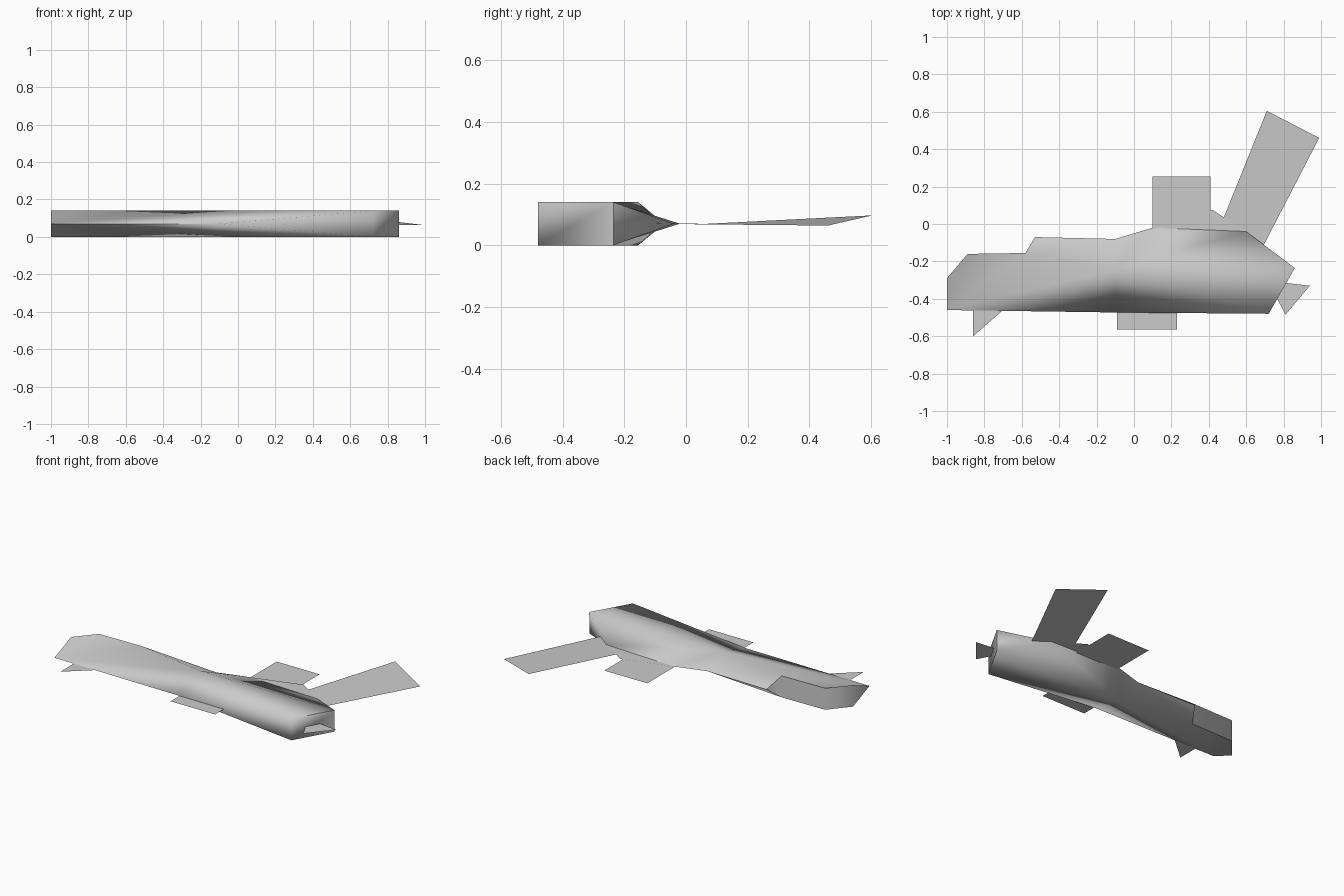
import bpy, bmesh
from math import radians

old = bpy.data.objects.get("Cube")
if old:
    bpy.data.objects.remove(old, do_unlink=True)

grey = bpy.data.materials.new("light_grey")
grey.use_nodes = True
grey.diffuse_color = (0.6, 0.6, 0.6, 1)
grey.node_tree.nodes["Principled BSDF"].inputs["Base Color"].default_value = (0.6, 0.6, 0.6, 1)

HEIGHT = 0.14
MID = HEIGHT / 2


def finish(name, bm):
    mesh = bpy.data.meshes.new(name)
    bm.to_mesh(mesh)
    bm.free()
    mesh.materials.append(grey)
    obj = bpy.data.objects.new(name, mesh)
    bpy.context.collection.objects.link(obj)
    return obj


def sheet(name, points):
    """Flat single-sided fin facing up."""
    bm = bmesh.new()
    face = bm.faces.new([bm.verts.new(p) for p in points])
    face.normal_update()
    if face.normal.z < 0:
        face.normal_flip()
    return finish(name, bm)


# Body: capital letters lie on the upper and lower rims, small ones on the mid plane
rim = {"A": (-1, -.29), "B": (-.89, -.16), "C": (-.58, -.155),
       "D": (-.10, -.24), "E": (.86, -.235), "F": (.72, -.48)}
keel = {"a": (-1, -.46), "d": (-.10, -.473), "p": (-.53, -.07),
        "q": (-.10, -.08), "r": (.10, -.02), "s": (.60, -.04)}
bm = bmesh.new()
mid = {k: bm.verts.new((*p, MID)) for k, p in keel.items()}
top = {k: bm.verts.new((*p, HEIGHT)) for k, p in rim.items()} | mid
low = {k: bm.verts.new((*p, 0)) for k, p in rim.items()} | mid

# Sloping skin, the same above and below
for side in (top, low):
    for word in ("adD", "aDC", "aCBA", "dFD", "FED", "CDqp", "Drq", "Dsr", "DEs"):
        bm.faces.new([side[c] for c in word])

# Upright end faces and the wedges that taper to the mid plane
for i, j in ("AB", "BC", "EF"):
    bm.faces.new((top[i], top[j], low[j], low[i]))
for i, j in ("Aa", "Fd", "Es", "Cp"):
    bm.faces.new((top[i], mid[j], low[i]))
bmesh.ops.recalc_face_normals(bm, faces=bm.faces)
body = finish("body", bm)
bpy.ops.object.select_all(action="DESELECT")
body.select_set(True)
bpy.context.view_layer.objects.active = body
bpy.ops.object.shade_smooth_by_angle(angle=radians(76))

# Thin fins
sheet("rear_flap", [(.10, -.02, MID), (.60, -.04, MID), (.42, .075, MID)])
sheet("rear_square_fin", [(.10, -.04, .066), (.41, -.04, .066),
                          (.41, .255, .066), (.10, .255, .066)])
sheet("long_fin", [(.48, .035, .068), (.69, -.12, .072),
                   (.99, .46, .064), (.71, .605, .097)])
sheet("front_square_fin", [(-.09, -.565, MID), (.23, -.565, MID),
                           (.23, -.45, MID), (-.09, -.45, MID)])
sheet("front_corner_fin", [(-.86, -.60, MID), (-.70, -.46, MID), (-.86, -.455, MID)])
sheet("end_fin", [(.81, -.485, MID), (.94, -.33, MID), (.81, -.315, MID), (.765, -.40, MID)])
